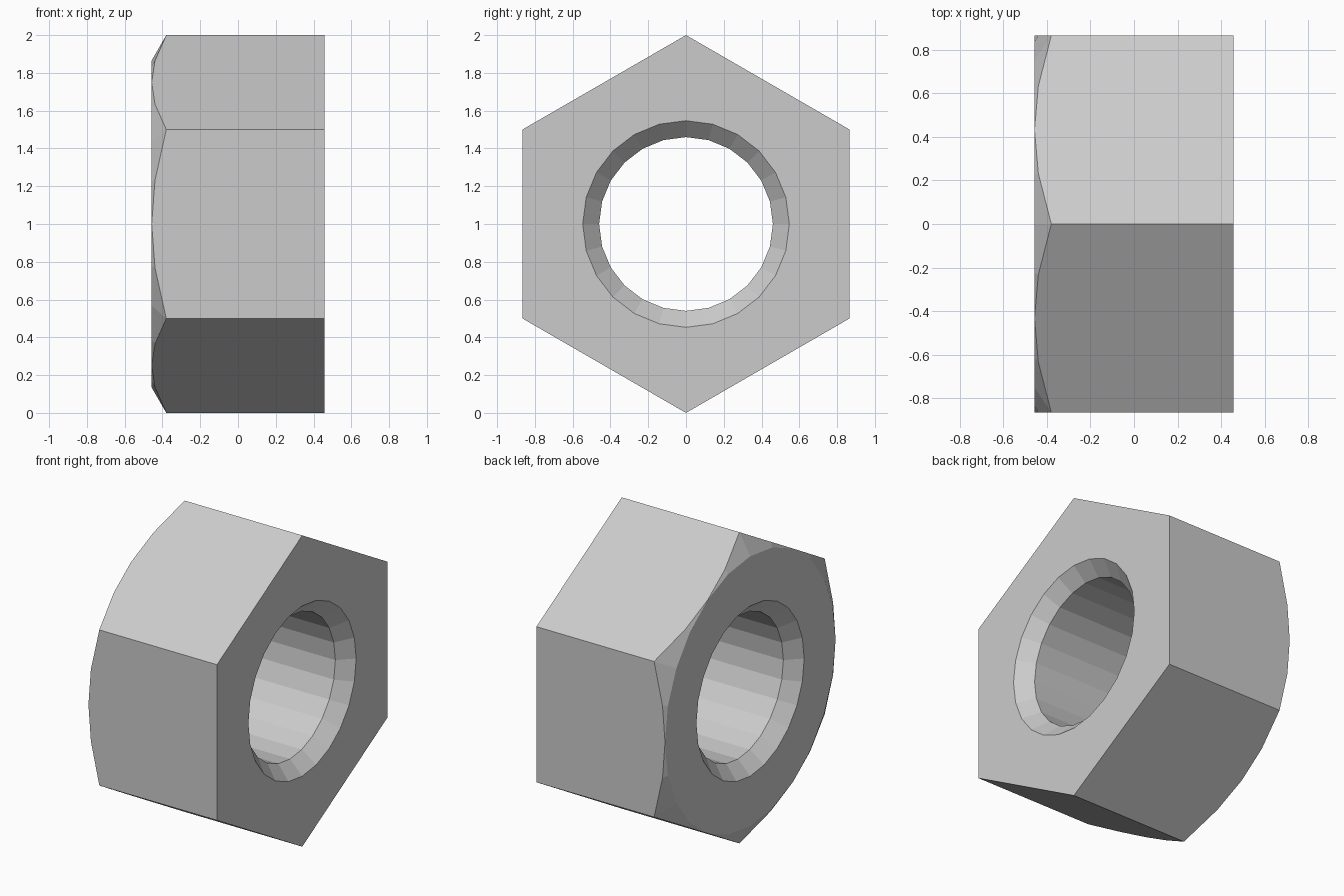
import bpy, bmesh
from math import cos, sin, tan, radians

if "Cube" in bpy.data.objects:
    bpy.data.objects.remove(bpy.data.objects["Cube"])

HALF = 0.457          # half thickness along x
FLAT = cos(radians(30))   # centre to flat side
BORE, RIM = 0.46, 0.547   # hole radius, countersunk radius
SINK = RIM - BORE
SEG = 24


def profile(deg):
    """Closed (x, radius) section of the nut at one angle."""
    hexr = FLAT / cos(radians(deg % 60 - 30))
    bevel = (hexr - FLAT) * tan(radians(30))
    return [(-HALF, FLAT), (-HALF + bevel, hexr), (HALF, hexr), (HALF, RIM),
            (HALF - SINK, BORE), (-HALF + SINK, BORE), (-HALF, RIM)]


bm = bmesh.new()

# Sections swept round the x axis
rings = []
for k in range(SEG):
    deg = k * 360 / SEG
    a = radians(deg)
    rings.append([bm.verts.new((x, r * sin(a), 1 + r * cos(a))) for x, r in profile(deg)])

# Skin between neighbouring sections
for k in range(SEG):
    p, q = rings[k], rings[(k + 1) % SEG]
    for i in range(len(p)):
        j = (i + 1) % len(p)
        bm.faces.new((p[i], p[j], q[j], q[i]))

# Bevel vanishes at the middle of each flat
bmesh.ops.remove_doubles(bm, verts=bm.verts, dist=1e-4)
bmesh.ops.recalc_face_normals(bm, faces=bm.faces)

mesh = bpy.data.meshes.new("hex_nut")
bm.to_mesh(mesh)
bm.free()
bpy.context.collection.objects.link(bpy.data.objects.new("hex_nut", mesh))
